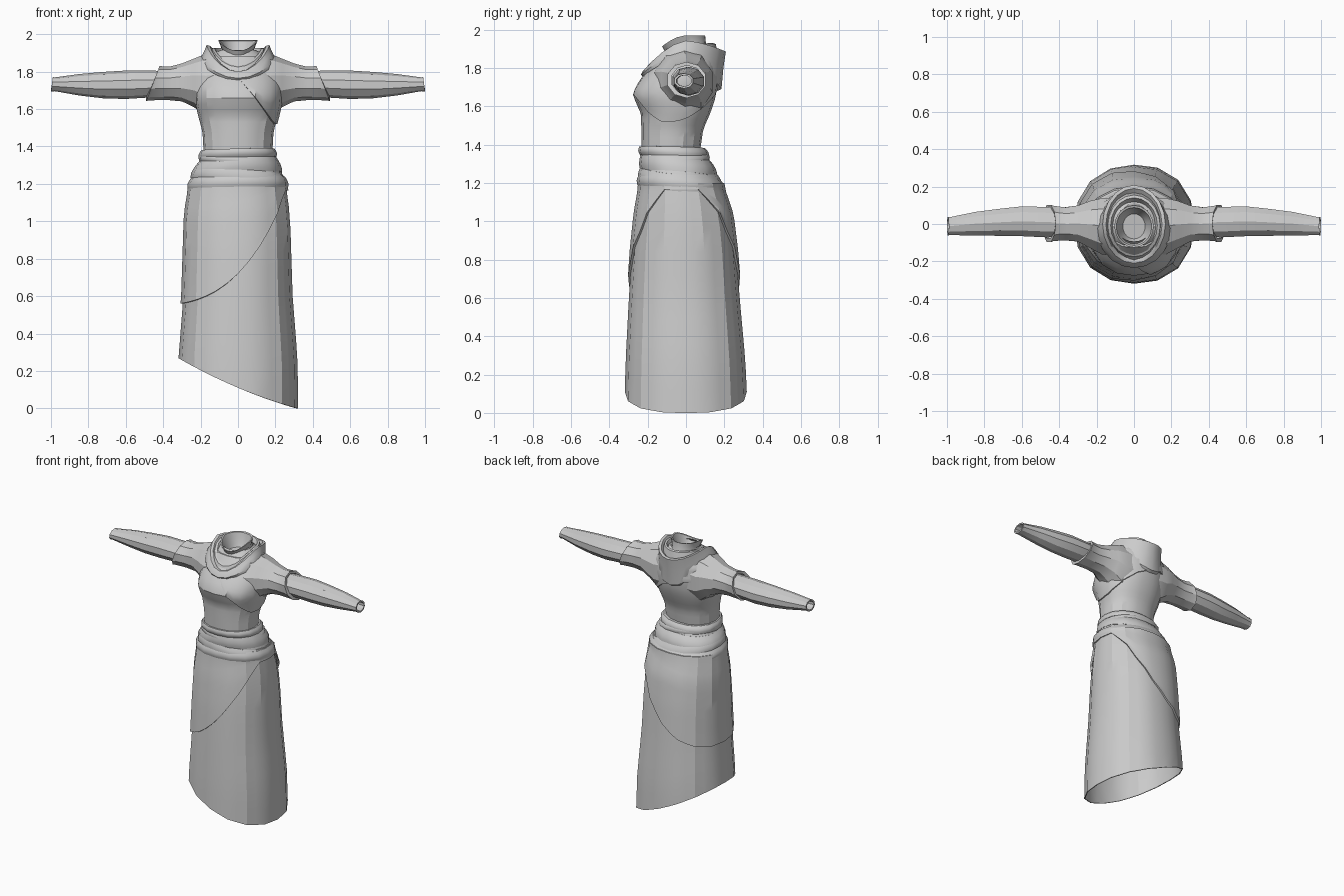
import bpy, math

if "Cube" in bpy.data.objects:
    bpy.data.objects.remove(bpy.data.objects["Cube"])

grey = bpy.data.materials.new("grey cloth")
grey.diffuse_color = (0.6, 0.6, 0.6, 1)
grey.use_nodes = True
grey.node_tree.nodes["Principled BSDF"].inputs["Base Color"].default_value = grey.diffuse_color


def loft(name, rings, angle=28, cap=False):
    """Skin a list of closed rings, optionally closing the last one."""
    n = len(rings[0])
    verts = [p for r in rings for p in r]
    faces = [(i * n + j, i * n + (j + 1) % n, (i + 1) * n + (j + 1) % n, (i + 1) * n + j)
             for i in range(len(rings) - 1) for j in range(n)]
    if cap:
        faces.append(tuple(range(len(verts) - n, len(verts))))
    me = bpy.data.meshes.new(name)
    me.from_pydata(verts, [], faces)
    me.materials.append(grey)
    ob = bpy.data.objects.new(name, me)
    bpy.context.collection.objects.link(ob)
    bpy.ops.object.select_all(action='DESELECT')
    ob.select_set(True)
    bpy.context.view_layer.objects.active = ob
    bpy.ops.object.shade_smooth_by_angle(angle=math.radians(angle))
    return ob


def unit(t, sides=16):
    """Point on a slightly squared 16-sided outline, t in turns."""
    def corner(k):
        a = math.tau * k / sides
        c, s = math.cos(a), math.sin(a)
        r = (abs(c) ** 2.25 + abs(s) ** 2.25) ** (-1 / 2.25)
        return c * r, s * r
    k = math.floor(t * sides + 1e-6)
    f = t * sides - k
    (x0, y0), (x1, y1) = corner(k), corner(k + 1)
    return x0 + (x1 - x0) * f, y0 + (y1 - y0) * f


def at(profile, z):
    """Interpolate half width, front y and back y at a height."""
    if z <= profile[0][0]:
        return profile[0][1:]
    for a, b in zip(profile, profile[1:]):
        if z <= b[0]:
            f = (z - a[0]) / (b[0] - a[0])
            return [p + (q - p) * f for p, q in zip(a[1:], b[1:])]
    return profile[-1][1:]


def shell(name, profile, bottom, top, rows=12, n=32, off=0.0, bulge=0.0, lip=0.012, angle=28):
    """Cloth layer on a body profile between two heights given as functions of (x, y)."""
    rings = []
    mid = at(profile, (profile[0][0] + profile[-1][0]) / 2)

    def place(u, v, z, o):
        rx, yf, yb = at(profile, z)
        return ((rx + o) * u, (yf + yb) / 2 + ((yb - yf) / 2 + o) * v, z)

    outline = [unit(j / n) for j in range(n)]
    spans = [(bottom(u * mid[0], v), top(u * mid[0], v)) for u, v in outline]
    levels = [(0, off - lip)] + [(i / rows, off + bulge * math.sin(math.pi * i / rows))
                                 for i in range(rows + 1)] + [(1, off - lip)]
    for f, o in levels:
        rings.append([place(u, v, b + (t - b) * f, o) for (u, v), (b, t) in zip(outline, spans)])
    return loft(name, rings, angle)


# body profiles: height, half width, front y, back y
skirt_profile = [(0, .322, -.322, .322), (.27, .318, -.315, .31), (.6, .292, -.298, .28),
                 (.85, .284, -.282, .26), (1.04, .278, -.262, .236), (1.18, .255, -.238, .188)]
waist_profile = [(1.12, .262, -.243, .2), (1.18, .254, -.24, .183), (1.25, .24, -.235, .152),
                 (1.32, .206, -.23, .12), (1.39, .187, -.238, .09)]
torso_profile = [(1.34, .182, -.23, .07), (1.48, .19, -.233, .09), (1.56, .212, -.235, .125),
                 (1.62, .226, -.262, .147), (1.67, .23, -.28, .158), (1.74, .23, -.235, .165),
                 (1.82, .205, -.165, .155), (1.88, .15, -.118, .135), (1.92, .09, -.09, .09)]

# long skirt with a slanted hem
shell("skirt", skirt_profile, lambda x, v: .11 - .46 * x + .27 * x * x,
      lambda x, v: 1.2, rows=10, off=0, lip=.006, angle=24)

# draped overskirt with a diagonal curved hem
shell("overskirt", skirt_profile,
      lambda x, v: min(1.165, .72 + 1.02 * x + 2.0 * x * x + 1.3 * x ** 3),
      lambda x, v: 1.2, rows=10, off=.012, lip=.012, angle=24)

# waist base and wrapped sash bands
shell("waist", waist_profile, lambda x, v: 1.15, lambda x, v: 1.38, rows=6, lip=0)
bands = [("sash_low", 1.165, 1.235, .02, -.012, .008, .012),
         ("sash_cross", 1.185, 1.275, -.13, -.015, .003, .012),
         ("sash_middle", 1.245, 1.335, .07, -.015, .002, .012),
         ("sash_upper", 1.31, 1.355, -.06, .01, .002, .01),
         ("sash_top", 1.34, 1.385, .02, -.004, .006, .008)]
for name, lo, hi, tx, ty, off, bulge in bands:
    shell(name, waist_profile, lambda x, v: lo + tx * x + ty * v,
          lambda x, v: hi + tx * x + ty * v, rows=4, off=off, bulge=bulge, lip=.018, angle=40)

# bodice and its crossing wrap layer
shell("bodice", torso_profile, lambda x, v: 1.34, lambda x, v: 1.915, rows=18, lip=0, angle=26)


def wrap_edge(x, v):
    z = 1.77 - 1.15 * x if v < 0 else 1.6 - .35 * x + .1 * v
    side = 1.52 if x > 0 else 1.7
    w = abs(v) ** .7
    return min(1.82, z * w + side * (1 - w))


shell("bodice_wrap", torso_profile, wrap_edge, lambda x, v: 1.88,
      rows=10, off=.009, lip=.009, angle=30)


# sleeves: x, front y, back y, bottom z, top z, slant of the opening
def sleeve(name, sections, side, sides=10):
    rings = []
    for x, y0, y1, z0, z1, slant in sections:
        ring = []
        for j in range(sides):
            a = math.tau * (j + .5) / sides
            c, s = math.cos(a), math.sin(a)
            ring.append((side * (x - slant * s), (y0 + y1) / 2 + (y1 - y0) / 2 * c * 1.04,
                         (z0 + z1) / 2 + (z1 - z0) / 2 * s * 1.04))
        rings.append(ring if side > 0 else ring[::-1])
    loft(name, rings, 26)


upper = [(.10, -.17, .14, 1.55, 1.905, 0), (.17, -.165, .14, 1.56, 1.89, 0),
         (.235, -.13, .125, 1.615, 1.865, 0), (.30, -.095, .10, 1.645, 1.84, 0),
         (.37, -.088, .09, 1.652, 1.825, .01), (.44, -.092, .098, 1.65, 1.825, .035),
         (.455, -.098, .104, 1.646, 1.828, .036), (.455, -.075, .085, 1.665, 1.81, .036)]
lower = [(.36, -.07, .085, 1.67, 1.80, 0), (.47, -.072, .092, 1.665, 1.803, 0),
         (.60, -.066, .095, 1.657, 1.803, 0), (.72, -.064, .082, 1.66, 1.796, 0),
         (.85, -.062, .065, 1.675, 1.785, 0), (.98, -.06, .038, 1.697, 1.768, 0),
         (.995, -.061, .038, 1.694, 1.77, .005), (.995, -.05, .028, 1.705, 1.76, .005),
         (.93, -.045, .03, 1.705, 1.76, 0)]
for side, label in ((1, "right"), (-1, "left")):
    sleeve("upper_sleeve_" + label, upper, side)
    sleeve("lower_sleeve_" + label, lower, side)


# neck rings whose front and back can dip: half width, y front, y back, z side, z front, z back
def neck_ring(rx, yf, yb, zs, zf, zb, n=20, p=1.6):
    ring = []
    for j in range(n):
        a = math.tau * j / n
        c, s = math.cos(a), math.sin(a)
        w = abs(s) ** p
        ring.append((rx * c, (yf + yb) / 2 + (yb - yf) / 2 * s,
                     zs + ((zf if s < 0 else zb) - zs) * w))
    return ring


# standing collar with a hollow bowl
loft("collar", [neck_ring(*r) for r in (
    (.105, -.12, .12, 1.87, 1.85, 1.88), (.085, -.11, .105, 1.915, 1.885, 1.92),
    (.105, -.125, .10, 1.968, 1.912, 1.968), (.095, -.115, .088, 1.966, 1.91, 1.964),
    (.075, -.095, .075, 1.91, 1.875, 1.91), (.06, -.08, .055, 1.87, 1.85, 1.87))], 40, cap=True)

# folded cowl with a V front and a pointed drape at the back
loft("cowl", [neck_ring(*r) for r in (
    (.20, -.225, .165, 1.85, 1.755, 1.68), (.198, -.235, .185, 1.875, 1.765, 1.69),
    (.18, -.225, .195, 1.91, 1.785, 1.80), (.168, -.21, .208, 1.942, 1.80, 1.885),
    (.15, -.195, .19, 1.938, 1.80, 1.89), (.125, -.165, .15, 1.89, 1.79, 1.86))], 35)
loft("cowl_inner_fold", [neck_ring(*r) for r in (
    (.16, -.19, .17, 1.88, 1.79, 1.86), (.14, -.175, .155, 1.925, 1.825, 1.925),
    (.125, -.155, .14, 1.925, 1.835, 1.93), (.10, -.12, .11, 1.88, 1.82, 1.88))], 35)
